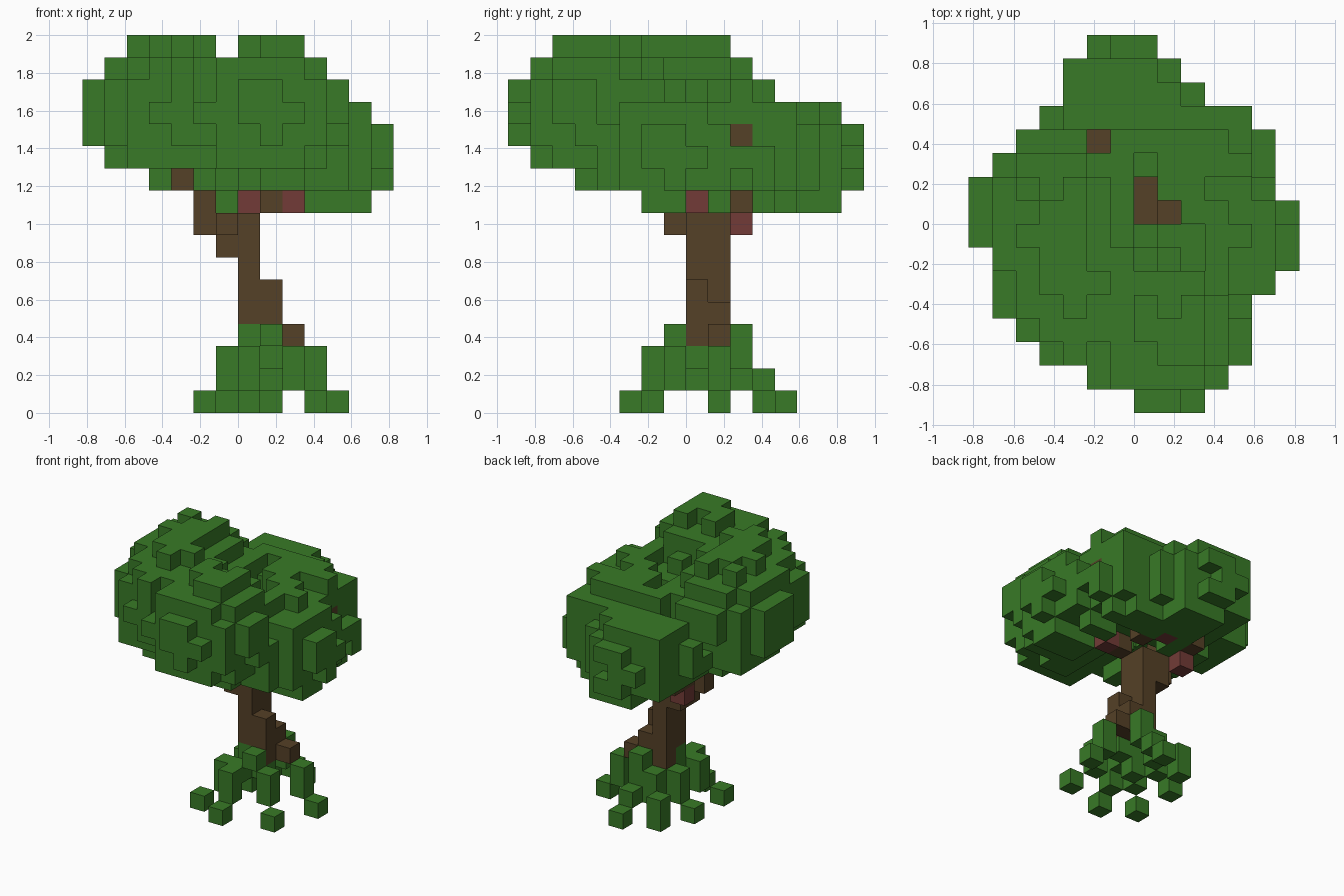
import bpy
import bmesh
import random

random.seed(11)
if "Cube" in bpy.data.objects:
    bpy.data.objects.remove(bpy.data.objects["Cube"], do_unlink=True)

BLOCK = 2 / 17


def make_material(name, colour):
    mat = bpy.data.materials.new(name)
    mat.use_nodes = True
    mat.diffuse_color = (*colour, 1)
    mat.node_tree.nodes["Principled BSDF"].inputs["Base Color"].default_value = (*colour, 1)
    return mat


materials = {
    "leaf_green": make_material("leaf_green", (0.04, 0.195, 0.02)),
    "bark_brown": make_material("bark_brown", (0.09, 0.052, 0.02)),
    "red_wood": make_material("red_wood", (0.17, 0.044, 0.038)),
}

# Crown outline: x span of every row from front to back
row_spans = [(0, 3), (-2, 4), (-4, 5), (-5, 5), (-6, 5), (-6, 6), (-6, 7), (-7, 7),
             (-7, 7), (-7, 6), (-6, 6), (-5, 6), (-4, 5), (-3, 3), (-3, 2), (-2, 1)]
# Crown outline: x span and y span of every layer from bottom to top
layer_spans = [(-1, 6, -2, 7), (-5, 7, -6, 8), (-6, 7, -7, 8), (-7, 7, -8, 8),
               (-7, 6, -8, 7), (-7, 5, -8, 4), (-6, 4, -7, 3), (-5, 3, -6, 2)]

# Middle blocks of the round leaf clumps: a high arc in front, a low arc behind
clumps = [(-4, 0, 13), (-3, -3, 13), (1, -5, 13), (3, -1, 11), (2, 2, 11), (-1, 4, 11)]


def in_clump(cell):
    """Ragged ball: the outermost blocks are left out at random."""
    reach = random.uniform(9, 14)
    return any(sum((a - b) ** 2 for a, b in zip(cell, c)) < reach for c in clumps)


def is_gap(x, y, z):
    """Openings through which the limbs can be seen."""
    from_above = (x, y) in ((0, 0), (0, 1), (1, 0), (-2, 3))
    from_side = y == 2 and z == 12 and x > 4
    underneath = z == 9 and ((y < 3 and x in (0, 1, 2)) or (y in (0, 2) and x > 0))
    beside_limb = z == 10 and x == -3 and y < 0
    return from_above or from_side or underneath or beside_limb


def neighbours(cell):
    x, y, z = cell
    return [(x + 1, y, z), (x - 1, y, z), (x, y + 1, z),
            (x, y - 1, z), (x, y, z + 1), (x, y, z - 1)]


def box(xs, ys, zs):
    return {(x, y, z) for x in range(*xs) for y in range(*ys) for z in range(*zs)}


# Leafy crown
crown = set()
for z, (x0, x1, y0, y1) in enumerate(layer_spans, start=9):
    for y in range(y0, y1):
        left, right = row_spans[y + 8]
        for x in range(max(x0, left), min(x1, right)):
            if in_clump((x, y, z)) and not is_gap(x, y, z):
                crown.add((x, y, z))
crown = {c for c in crown if any(n in crown for n in neighbours(c))}

# Leaning trunk and its limbs
trunk = box((0, 1), (0, 2), (4, 9)) | box((1, 2), (0, 1), (3, 6)) | box((1, 2), (1, 2), (3, 5))
trunk |= box((-1, 0), (0, 2), (7, 9)) | box((-2, 0), (0, 1), (8, 9))
trunk |= box((-2, -1), (0, 1), (9, 11)) | box((-2, -1), (3, 4), (9, 13))
trunk |= {(0, 1, 3), (2, 1, 3), (-1, -1, 8), (-3, 0, 10),
          (1, 0, 9), (1, 2, 9), (-2, 2, 9), (4, 2, 12)}

# Red limb ends
red_limbs = {(2, 0, 9), (-2, 2, 8), (0, 3, 9)}

# Stepped roots running from the trunk to their tips, and the knots between them
roots = box((0, 2), (0, 1), (2, 3))
roots |= {(0, 0, 1), (0, -2, 2), (0, 0, 3), (1, -1, 3), (-1, 3, 1)}
for tip in ((-2, -2), (0, -3), (3, -2), (4, 1), (1, 4), (-1, 3), (-2, 1)):
    for z, reach in enumerate((1, 0.67, 0.55, 0.3)):
        cell = (round(1 + (tip[0] - 1) * reach), round(0.5 + (tip[1] - 0.5) * reach), z)
        if z < 3 or cell[0] < 2:
            roots.add(cell)

roots -= trunk
crown -= trunk | red_limbs
everything = crown | trunk | red_limbs | roots


def build_blocks(name, cells, material):
    """Make cubes for the cells, leaving out faces that touch another cube."""
    bm = bmesh.new()
    corners = {}

    def vertex(key):
        if key not in corners:
            corners[key] = bm.verts.new([k * BLOCK for k in key])
        return corners[key]

    for cell in sorted(cells):
        for other in neighbours(cell):
            if other in everything:
                continue
            step = [b - a for a, b in zip(cell, other)]
            axis = [abs(s) for s in step].index(1)
            u, v = (axis + 1) % 3, (axis + 2) % 3
            ring = []
            for du, dv in ((0, 0), (1, 0), (1, 1), (0, 1)):
                key = list(cell)
                key[axis] += max(step[axis], 0)
                key[u] += du
                key[v] += dv
                ring.append(vertex(tuple(key)))
            if step[axis] < 0:
                ring.reverse()
            bm.faces.new(ring)
    mesh = bpy.data.meshes.new(name)
    bm.to_mesh(mesh)
    bm.free()
    mesh.materials.append(materials[material])
    bpy.context.scene.collection.objects.link(bpy.data.objects.new(name, mesh))


build_blocks("leafy_crown", crown, "leaf_green")
build_blocks("trunk", trunk, "bark_brown")
build_blocks("red_limbs", red_limbs, "red_wood")
build_blocks("mossy_roots", roots, "leaf_green")
